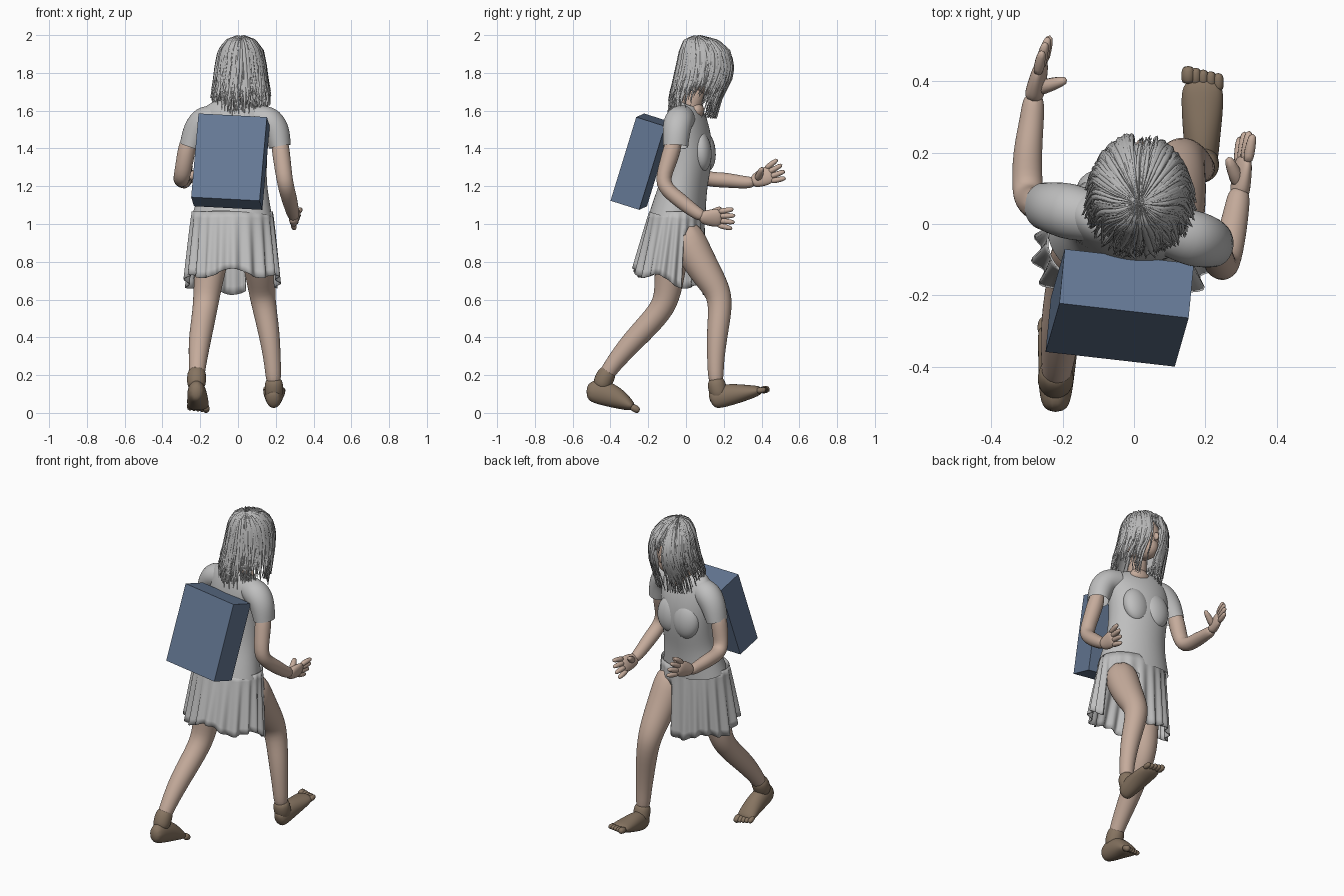
import bpy, bmesh, math, random
from mathutils import Vector, Euler

random.seed(4)
cube = bpy.data.objects.get("Cube")
if cube:
    bpy.data.objects.remove(cube, do_unlink=True)


def material(name, r, g, b):
    m = bpy.data.materials.new(name)
    m.use_nodes = True
    m.diffuse_color = (r, g, b, 1)
    bsdf = m.node_tree.nodes["Principled BSDF"]
    bsdf.inputs["Base Color"].default_value = (r, g, b, 1)
    bsdf.inputs["Roughness"].default_value = 0.8
    return m


SKIN = material("skin", 0.56, 0.41, 0.33)
CLOTH = material("grey cloth", 0.52, 0.52, 0.52)
HAIR = material("grey hair", 0.47, 0.47, 0.47)
FOOT = material("brown foot", 0.24, 0.175, 0.12)
PACK = material("blue pack", 0.13, 0.19, 0.3)


def finish(name, bm, mat, smooth=True, subsurf=0):
    bmesh.ops.recalc_face_normals(bm, faces=bm.faces)
    me = bpy.data.meshes.new(name)
    bm.to_mesh(me)
    bm.free()
    me.materials.append(mat)
    for p in me.polygons:
        p.use_smooth = smooth
    ob = bpy.data.objects.new(name, me)
    bpy.context.scene.collection.objects.link(ob)
    if subsurf:
        mod = ob.modifiers.new("round", "SUBSURF")
        mod.levels = mod.render_levels = subsurf
    return ob


def loft(name, rings, mat, sides=10, side=(1, 0, 0), cap=True, level=2):
    """Skin a row of ellipses: each ring is x, y, z, half width, half depth."""
    bm = bmesh.new()
    pts = [Vector(r[:3]) for r in rings]
    grow = 3 / (2 + math.cos(math.tau / sides))
    loops = []
    for i, ring in enumerate(rings):
        t = (pts[min(i + 1, len(pts) - 1)] - pts[max(i - 1, 0)]).normalized()
        a = Vector(side)
        a = (a - t * a.dot(t)).normalized()
        b = t.cross(a)
        ra, rb = ring[3] * grow, ring[-1] * grow
        loops.append([bm.verts.new(pts[i] + a * ra * math.cos(math.tau * j / sides)
                                   + b * rb * math.sin(math.tau * j / sides))
                      for j in range(sides)])
    for lo, hi in zip(loops, loops[1:]):
        for j in range(sides):
            k = (j + 1) % sides
            bm.faces.new((lo[j], lo[k], hi[k], hi[j]))
    if cap:
        bm.faces.new(loops[0])
        bm.faces.new(loops[-1])
    return finish(name, bm, mat, subsurf=level)


def ellipsoid(name, centre, radii, mat, tilt=0):
    bm = bmesh.new()
    bmesh.ops.create_uvsphere(bm, u_segments=24, v_segments=14, radius=1)
    ob = finish(name, bm, mat)
    ob.location, ob.scale, ob.rotation_euler = centre, radii, (tilt, 0, 0)


# Box pack on the back
bm = bmesh.new()
bmesh.ops.create_cube(bm, size=1)
pack = finish("back_box", bm, PACK, smooth=False)
pack.scale = (0.365, 0.16, 0.465)
pack.location = (-0.04, -0.235, 1.33)
pack.rotation_euler = Euler([math.radians(d) for d in (-17.5, 3, -6.5)])

# Shirt: torso, chest and sleeves
loft("shirt_body", [
    (-0.03, -0.045, 1.04, 0.215, 0.145), (-0.025, -0.03, 1.12, 0.195, 0.135),
    (-0.02, -0.01, 1.22, 0.172, 0.12), (-0.02, 0.012, 1.35, 0.175, 0.128),
    (-0.02, 0.012, 1.48, 0.185, 0.118), (-0.015, 0.0, 1.57, 0.19, 0.095),
    (-0.005, 0.0, 1.62, 0.15, 0.075), (0.0, 0.01, 1.645, 0.075, 0.065)],
    CLOTH, sides=16, side=(1, -0.22, 0), cap=False)
for n, x, y in (("left", 0.05, 0.078), ("right", -0.075, 0.1)):
    ellipsoid(n + "_chest", (x, y, 1.385), (0.085, 0.057, 0.11), CLOTH, tilt=0.1)
loft("left_sleeve", [(0.1, -0.02, 1.56, 0.07), (0.165, -0.04, 1.55, 0.08),
                     (0.205, -0.05, 1.5, 0.073), (0.222, -0.055, 1.41, 0.066, 0.058)],
     CLOTH, side=(0, 1, 0), cap=False)
loft("right_sleeve", [(-0.12, 0.02, 1.56, 0.07), (-0.18, 0.035, 1.55, 0.08),
                      (-0.222, 0.045, 1.5, 0.073), (-0.252, 0.05, 1.41, 0.066, 0.058)],
     CLOTH, side=(0, 1, 0), cap=False)

# Arms
loft("left_arm", [(0.215, -0.05, 1.48, 0.05), (0.235, -0.095, 1.32, 0.045),
                  (0.25, -0.135, 1.21, 0.042), (0.27, -0.05, 1.14, 0.042),
                  (0.29, 0.05, 1.06, 0.034), (0.296, 0.1, 1.035, 0.03)], SKIN)
loft("right_arm", [(-0.255, 0.05, 1.48, 0.05), (-0.285, 0.06, 1.32, 0.045),
                   (-0.3, 0.085, 1.235, 0.043), (-0.3, 0.2, 1.235, 0.041),
                   (-0.285, 0.3, 1.22, 0.033), (-0.28, 0.37, 1.22, 0.03)], SKIN)


def hand(name, wrist, forward, spread, thumb_tip):
    w, d, s = Vector(wrist), Vector(forward).normalized(), Vector(spread).normalized()
    loft(name + "_palm", [(*(w + d * k), a, b) for k, a, b in
                          ((-0.015, 0.029, 0.028), (0.025, 0.042, 0.026),
                           (0.07, 0.05, 0.023), (0.11, 0.044, 0.016))], SKIN, side=s)
    for i in range(4):
        off = i - 1.5
        base = w + d * 0.08 + s * 0.024 * off
        out = (d + s * 0.15 * off).normalized()
        length = 0.105 - 0.01 * abs(off)
        loft(f"{name}_finger_{i + 1}", [(*(base + out * length * k), r) for k, r in
                                        ((0, 0.016), (0.55, 0.015), (1, 0.011))],
             SKIN, sides=6, side=s, level=1)
    tip, root = Vector(thumb_tip), w + d * 0.02
    loft(name + "_thumb", [(*root.lerp(tip, k), r) for k, r in
                           ((0, 0.024), (0.5, 0.019), (1, 0.012))],
         SKIN, sides=6, side=s, level=1)


hand("left_hand", (0.296, 0.085, 1.035), (0.12, 1, -0.05), (0.35, 0.1, 1), (0.262, 0.19, 1.09))
hand("right_hand", (-0.28, 0.36, 1.225), (0.2, 0.87, 0.4), (-0.2, -0.4, 0.9),
     (-0.185, 0.405, 1.3))

# Legs
loft("left_leg", [(0.09, -0.03, 1.0, 0.1), (0.11, 0.05, 0.83, 0.092),
                  (0.125, 0.14, 0.69, 0.077), (0.13, 0.19, 0.6, 0.065),
                  (0.165, 0.165, 0.43, 0.057), (0.185, 0.155, 0.25, 0.042),
                  (0.19, 0.16, 0.13, 0.04)], SKIN)
loft("right_leg", [(-0.11, -0.06, 1.0, 0.1), (-0.14, -0.08, 0.8, 0.085),
                   (-0.165, -0.095, 0.64, 0.072), (-0.175, -0.125, 0.54, 0.064),
                   (-0.205, -0.285, 0.38, 0.06), (-0.215, -0.4, 0.24, 0.043),
                   (-0.22, -0.44, 0.17, 0.04)], SKIN)


# Feet: ankle, sole and toes
def foot(name, ankle, sole):
    loft(name + "_ankle", ankle, FOOT)
    loft(name + "_body", sole, FOOT)
    tip, back = Vector(sole[-1][:3]), Vector(sole[-2][:3])
    d = (tip - back).normalized()
    inner = -1 if tip.x > 0 else 1
    for i in range(5):
        base = tip - d * (0.02 + 0.005 * i) + Vector((inner * (0.04 - 0.021 * i), 0, 0))
        r = 0.02 if i == 0 else 0.016
        loft(f"{name}_toe_{i + 1}", [(*base, r), (*(base + d * 0.03), r),
                                     (*(base + d * 0.055), r * 0.8)], FOOT, sides=6, level=1)


foot("left_foot",
     [(0.19, 0.156, 0.19, 0.045), (0.19, 0.165, 0.13, 0.05), (0.19, 0.185, 0.07, 0.045)],
     [(0.187, 0.125, 0.065, 0.032, 0.045), (0.19, 0.17, 0.085, 0.045, 0.062),
      (0.19, 0.25, 0.1, 0.052, 0.056), (0.192, 0.34, 0.11, 0.06, 0.037),
      (0.192, 0.41, 0.122, 0.056, 0.02)])
foot("right_foot",
     [(-0.217, -0.4, 0.24, 0.046), (-0.22, -0.435, 0.18, 0.052), (-0.22, -0.455, 0.12, 0.046)],
     [(-0.22, -0.53, 0.115, 0.034, 0.045), (-0.22, -0.465, 0.115, 0.048, 0.068),
      (-0.215, -0.38, 0.088, 0.053, 0.062), (-0.212, -0.31, 0.047, 0.058, 0.036),
      (-0.21, -0.275, 0.026, 0.054, 0.018)])

# Pleated skirt, open over the forward thigh
bm = bmesh.new()
COLS, ROWS = 144, 10
grid = []
for i in range(ROWS + 1):
    t = i / ROWS
    row = []
    for j in range(COLS):
        a = math.tau * j / COLS
        k = 1 + 0.06 * t ** 0.6 * math.sin(20 * a + 0.8 * math.sin(3 * a))
        hem = 0.37 + 0.05 * math.sin(a) + 0.02 * math.sin(5 * a)
        row.append(bm.verts.new((-0.03 + (0.215 + 0.03 * t) * k * math.cos(a),
                                 -0.05 - 0.035 * t + (0.145 + 0.045 * t) * k * math.sin(a),
                                 1.065 - hem * t)))
    grid.append(row)
for i in range(ROWS):
    for j in range(COLS):
        a = 360 * j / COLS
        if i >= 3 and 16 < a < 72:
            continue
        k = (j + 1) % COLS
        bm.faces.new((grid[i][j], grid[i][k], grid[i + 1][k], grid[i + 1][j]))
skirt = finish("skirt", bm, CLOTH)
skirt.modifiers.new("thickness", "SOLIDIFY").thickness = 0.005

# Neck and head
loft("neck", [(0.0, 0.01, 1.57, 0.06), (0.005, 0.03, 1.64, 0.052), (0.02, 0.07, 1.74, 0.052)], SKIN)
ellipsoid("neckline", (0.005, 0.055, 1.6), (0.065, 0.042, 0.045), SKIN, tilt=0.3)
ellipsoid("head", (0.018, 0.1, 1.82), (0.088, 0.115, 0.135), SKIN, tilt=0.15)
ellipsoid("jaw", (0.018, 0.14, 1.745), (0.06, 0.07, 0.065), SKIN)
ellipsoid("nose", (0.018, 0.217, 1.79), (0.013, 0.02, 0.026), SKIN, tilt=0.3)

# Hair: profile rows hold height, half width, half depth, centre y
PROFILE = [(1.985, 0.004, 0.004, 0.06), (1.965, 0.065, 0.08, 0.08), (1.91, 0.108, 0.125, 0.1),
           (1.83, 0.125, 0.145, 0.102), (1.75, 0.135, 0.146, 0.085),
           (1.67, 0.15, 0.132, 0.05), (1.56, 0.145, 0.12, 0.03)]


def hair_point(a, t, push):
    f = min(max(t, 0), 0.9999) * (len(PROFILE) - 1)
    i = int(f)
    z, rx, ry, cy = (p + (q - p) * (f - i) for p, q in zip(PROFILE[i], PROFILE[i + 1]))
    return Vector((0.015 + (rx + push) * math.cos(a), cy + (ry + push) * math.sin(a),
                   z + push * (1 - t)))


def hair_end(a):
    deg = math.degrees(a) % 360
    if 66 < deg < 102:
        return 0.45
    return 0.87 - 0.07 * math.cos(2 * a) + (0.06 if 30 < deg < 150 else 0)


bm = bmesh.new()
rows = [[bm.verts.new(hair_point(a, 0.88 * hair_end(a) * i / 12, -0.008))
         for a in (math.tau * j / 72 for j in range(72))] for i in range(1, 13)]
bm.faces.new(rows[0])
for lo, hi in zip(rows, rows[1:]):
    for j in range(72):
        k = (j + 1) % 72
        bm.faces.new((lo[j], lo[k], hi[k], hi[j]))
finish("hair_cap", bm, HAIR)

# Pointed locks laid over the cap
bm = bmesh.new()
for n in range(420):
    a0 = random.uniform(0, math.tau)
    end = hair_end(a0) * random.uniform(0.78, 1.12)
    width, lift = random.uniform(0.03, 0.09), random.uniform(-0.006, 0.012)
    drift = random.uniform(-0.3, 0.3)
    last = None
    for i in range(11):
        s = i / 10
        a, w = a0 + drift * s * s, width * (1 - s ** 3) + 0.004
        cur = [bm.verts.new(hair_point(a + w * e, end * s, lift + bump))
               for e, bump in ((-1, -0.003), (0, 0.003), (1, -0.003))]
        if last:
            for j in range(2):
                bm.faces.new((last[j], last[j + 1], cur[j + 1], cur[j]))
        last = cur
finish("hair_locks", bm, HAIR)
